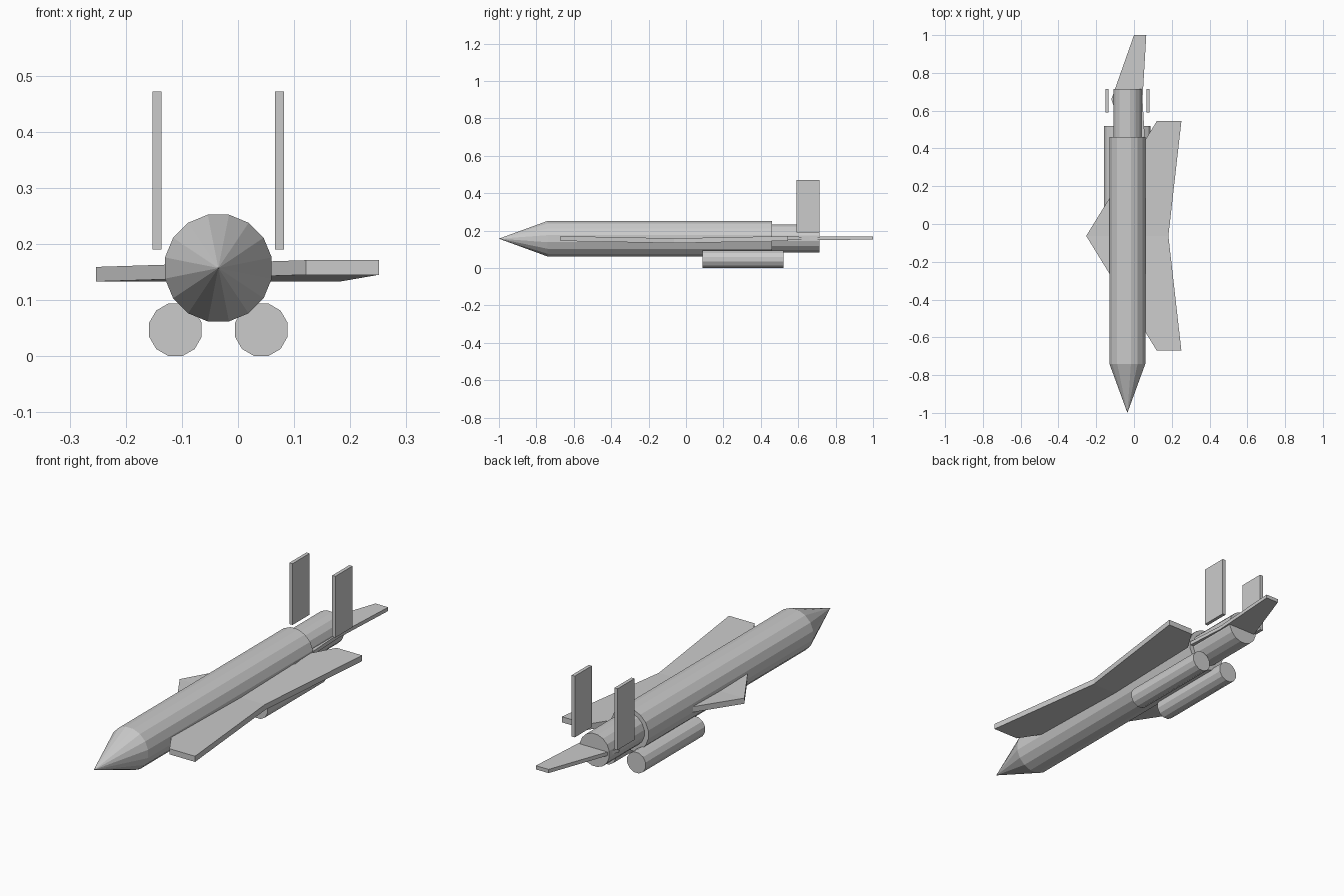
import bpy, math
from mathutils import Matrix

if "Cube" in bpy.data.objects:
    bpy.data.objects.remove(bpy.data.objects["Cube"])

BODY_X = -0.035


def tube(name, x, z, r, y0, y1, sides, tip=None):
    """Faceted tube along y with a flat side on top; tip = radius at the y0 end."""
    bpy.ops.mesh.primitive_cone_add(vertices=sides, radius1=r, radius2=r if tip is None else tip,
                                    depth=y1 - y0)
    ob = bpy.context.object
    ob.name = name
    # top end of the cone goes to the front (-y)
    ob.data.transform(Matrix.Translation((x, (y0 + y1) / 2, z))
                      @ Matrix.Rotation(math.pi / 2, 4, 'X')
                      @ Matrix.Rotation(math.pi / sides, 4, 'Z'))
    return ob


def box(name, x, y, z, size):
    bpy.ops.mesh.primitive_cube_add(size=1, location=(x, y, z))
    ob = bpy.context.object
    ob.name = name
    ob.scale = size


def swept_wing(name, y_mid, lead, trail, tips, half_span, z_mid, z_tip, thick):
    """Arrow-shaped plate, symmetric about y_mid, tips slightly raised."""
    outline = [(lead, 0, z_mid), (tips[0], -half_span, z_tip), (tips[1], -half_span, z_tip),
               (trail, 0, z_mid), (tips[1], half_span, z_tip), (tips[0], half_span, z_tip)]
    verts = [(x, y_mid + y, z + dz) for dz in (0, thick) for x, y, z in outline]
    halves = [(0, 1, 2, 3), (0, 3, 4, 5)]
    faces = [h[::-1] for h in halves] + [tuple(i + 6 for i in h) for h in halves]
    faces += [(i, (i + 1) % 6, (i + 1) % 6 + 6, i + 6) for i in range(6)]
    # outline runs lead, -y tip, trail, +y tip: counter-clockwise from above
    me = bpy.data.meshes.new(name)
    me.from_pydata(verts, [], faces)
    ob = bpy.data.objects.new(name, me)
    bpy.context.collection.objects.link(ob)


# Fuselage, nose and tail pipe
tube("fuselage", BODY_X, 0.157, 0.097, -0.74, 0.46, 16)
tube("nose_cone", BODY_X, 0.157, 0.097, -1.0, -0.74, 16, tip=0)
tube("tail_pipe", BODY_X, 0.159, 0.076, 0.40, 0.715, 16)

# Pods below and upright fins on both sides
for side, label in ((-1, "left"), (1, "right")):
    tube(label + "_engine", BODY_X + side * 0.0765, 0.047, 0.0485, 0.087, 0.52, 12)
    box(label + "_fin", BODY_X + side * 0.109, 0.653, 0.331, (0.016, 0.124, 0.282))

# Main wing and tail plane
swept_wing("main_wing", -0.063, -0.253, 0.182, (0.121, 0.251), 0.608, 0.133, 0.145, 0.026)
swept_wing("tail_plane", 0.66, -0.12, 0.045, (0.0, 0.065), 0.34, 0.15, 0.152, 0.017)
